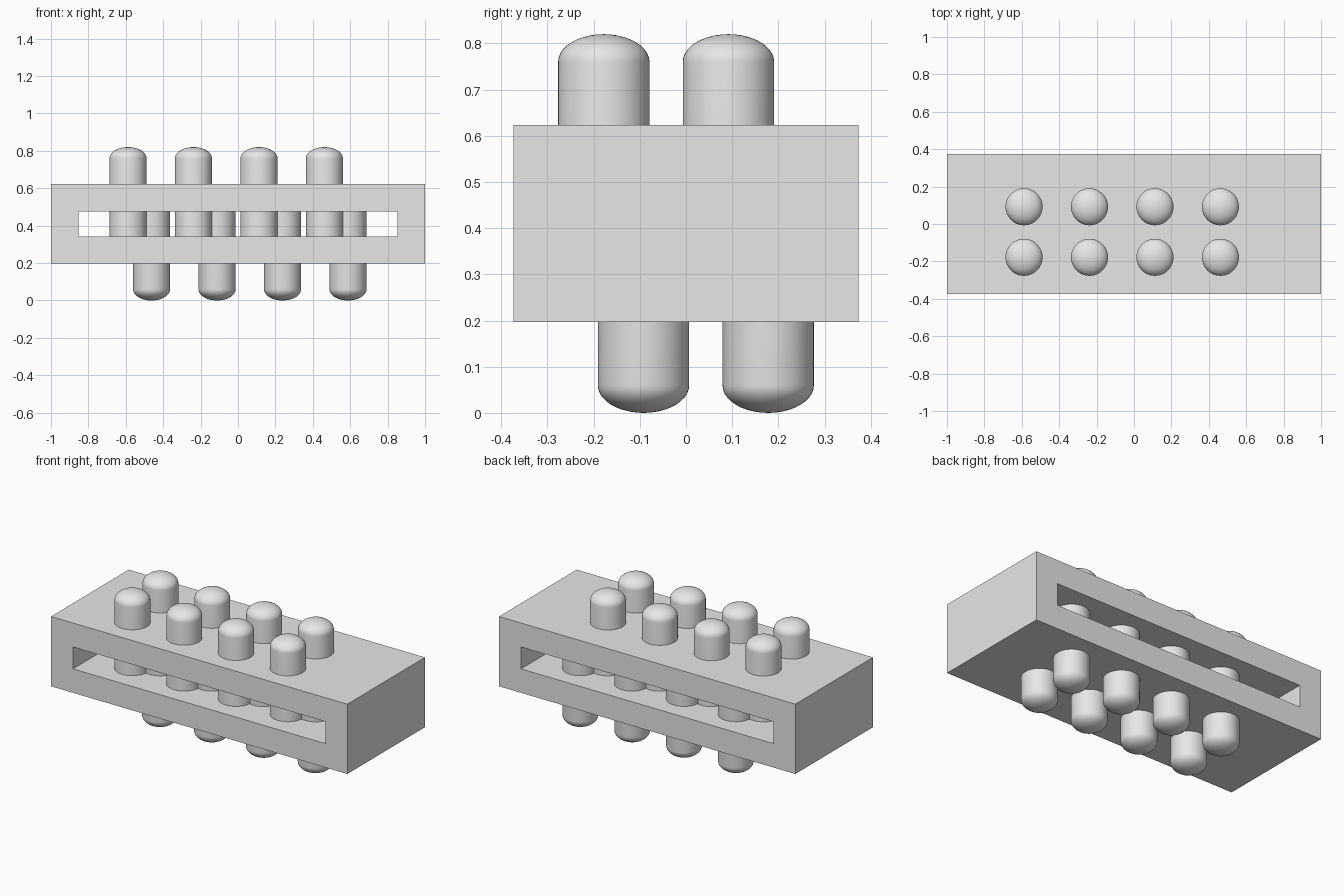
import bpy
import bmesh
import math

cube = bpy.data.objects.get("Cube")
if cube:
    bpy.data.objects.remove(cube, do_unlink=True)

# Single plain grey material
grey = bpy.data.materials.new("plain grey")
grey.use_nodes = True
grey.diffuse_color = (0.8, 0.8, 0.8, 1)
grey.node_tree.nodes["Principled BSDF"].inputs["Base Color"].default_value = (0.8, 0.8, 0.8, 1)

HEIGHT = 0.82
MID = HEIGHT / 2
RADIUS = 0.099
DOME = 0.06
SEGMENTS = 48


def make_object(name, bm):
    bmesh.ops.recalc_face_normals(bm, faces=bm.faces)
    mesh = bpy.data.meshes.new(name)
    bm.to_mesh(mesh)
    bm.free()
    mesh.materials.append(grey)
    obj = bpy.data.objects.new(name, mesh)
    bpy.context.collection.objects.link(obj)
    return obj


# Block: a rectangular frame outline extruded from front to back
def slotted_block():
    bm = bmesh.new()
    rings = []
    for half_x, half_z in ((1.0, 0.213), (0.852, 0.067)):
        rings.append([bm.verts.new((sx * half_x, -0.374, MID + sz * half_z))
                      for sx, sz in ((-1, -1), (1, -1), (1, 1), (-1, 1))])
    outer, inner = rings
    for i in range(4):
        j = (i + 1) % 4
        bm.faces.new((outer[i], outer[j], inner[j], inner[i]))
    grown = bmesh.ops.extrude_face_region(bm, geom=bm.faces[:], use_keep_orig=True)
    moved = [g for g in grown["geom"] if isinstance(g, bmesh.types.BMVert)]
    bmesh.ops.translate(bm, verts=moved, vec=(0, 0.748, 0))
    return make_object("slotted_block", bm)


# Peg: a lathed profile with a shallow elliptical dome; side is 1 (up) or -1 (down)
def peg(name, x, y, side):
    steps = 10
    profile = [(0, -0.14), (RADIUS, -0.14)]
    for i in range(steps + 1):
        a = math.pi / 2 * i / steps
        profile.append((RADIUS * math.cos(a), MID - DOME + DOME * math.sin(a)))
    bm = bmesh.new()
    verts = [bm.verts.new((r, 0, side * h)) for r, h in profile]
    edges = [bm.edges.new(pair) for pair in zip(verts, verts[1:])]
    bmesh.ops.spin(bm, geom=verts + edges, cent=(0, 0, 0), axis=(0, 0, 1),
                   angle=math.tau, steps=SEGMENTS)
    bmesh.ops.remove_doubles(bm, verts=bm.verts, dist=0.0005)
    obj = make_object(name, bm)
    obj.location = (x, y, MID)
    bpy.ops.object.select_all(action="DESELECT")
    obj.select_set(True)
    bpy.context.view_layer.objects.active = obj
    bpy.ops.object.shade_smooth_by_angle(angle=math.radians(35))


slotted_block()

# Two rows of four pegs above, and the same layout point-mirrored below
for side, label in ((1, "upper_peg"), (-1, "lower_peg")):
    for row, y in enumerate((-0.178, 0.092)):
        for col in range(4):
            x = -0.588 + 0.35 * col
            peg(f"{label}_{row + 1}_{col + 1}", side * x, side * y, side)
